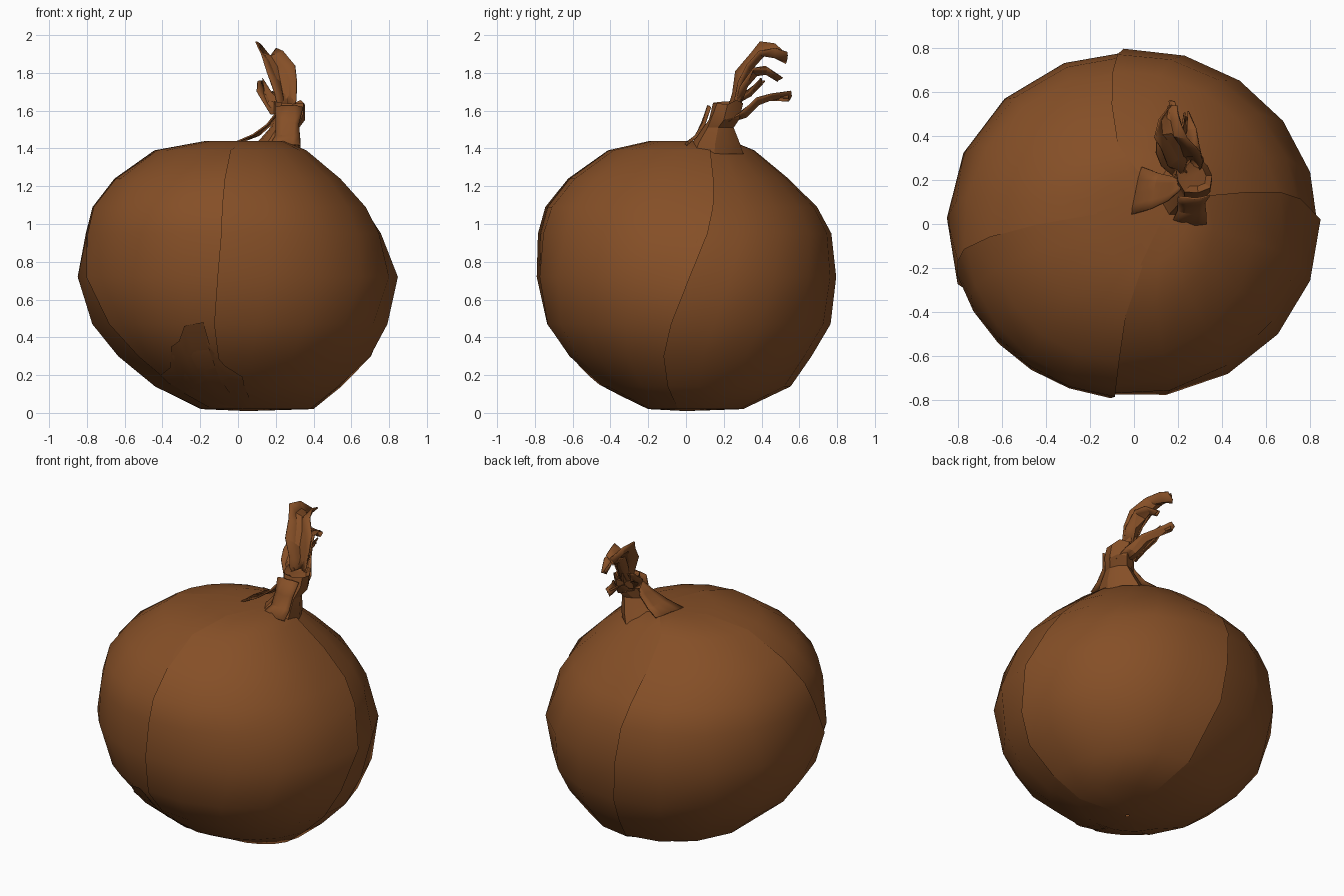
import bpy, math, random
from mathutils import Vector

random.seed(4)
cube = bpy.data.objects.get("Cube")
if cube:
    bpy.data.objects.remove(cube)

skin = bpy.data.materials.new("onion skin brown")
skin.use_nodes = True
colour = (0.235, 0.078, 0.02, 1)
skin.diffuse_color = colour
bsdf = skin.node_tree.nodes["Principled BSDF"]
bsdf.inputs["Base Color"].default_value = colour
bsdf.inputs["Roughness"].default_value = 0.8


def make(name, verts, faces, angle):
    mesh = bpy.data.meshes.new(name)
    mesh.from_pydata(verts, [], faces)
    mesh.materials.append(skin)
    obj = bpy.data.objects.new(name, mesh)
    bpy.context.collection.objects.link(obj)
    bpy.ops.object.select_all(action="DESELECT")
    obj.select_set(True)
    bpy.context.view_layer.objects.active = obj
    bpy.ops.object.shade_smooth_by_angle(angle=math.radians(angle))
    return obj


def grid_faces(columns, rows, start=0):
    return [(start + c * rows + r, start + (c + 1) * rows + r,
             start + (c + 1) * rows + r + 1, start + c * rows + r + 1)
            for c in range(columns - 1) for r in range(rows - 1)]


# Bulb outline: height, x from/to, y from/to
rings = [(0.01, 0.04, 0.06, -0.01, 0.01), (0.02, -0.2, 0.4, -0.2, 0.3),
         (0.14, -0.45, 0.55, -0.44, 0.55), (0.3, -0.64, 0.71, -0.62, 0.66),
         (0.47, -0.77, 0.79, -0.74, 0.76), (0.72, -0.845, 0.84, -0.79, 0.79),
         (0.95, -0.81, 0.76, -0.78, 0.765), (1.09, -0.77, 0.68, -0.74, 0.69),
         (1.24, -0.65, 0.54, -0.62, 0.54), (1.39, -0.44, 0.36, -0.41, 0.36),
         (1.44, -0.17, 0.24, -0.19, 0.24), (1.435, 0.17, 0.19, 0.13, 0.15)]


def bulb_point(degrees, ring, grow):
    z, x0, x1, y0, y1 = ring
    a = math.radians(degrees)
    return Vector(((x0 + x1) / 2 + (x1 - x0) / 2 * grow * math.cos(a),
                   (y0 + y1) / 2 + (y1 - y0) / 2 * grow * math.sin(a), z))


def ring_at(z):
    for low, high in zip(rings, rings[1:]):
        if low[0] <= z <= high[0]:
            f = (z - low[0]) / (high[0] - low[0])
            return [a + (b - a) * f for a, b in zip(low, high)]


# Bulb: four skin segments, each one overlapping the next at a twisted seam
seams = [(-108, -92), (-25, 22), (88, 92), (222, 172), (252, 268)]
verts, faces = [], []
steps = 5
for (b0, t0), (b1, t1) in zip(seams, seams[1:]):
    start = len(verts)
    for c in range(steps + 1):
        f = c / steps
        for ring in rings:
            h = ring[0] / rings[-2][0]
            a0, a1 = b0 + (t0 - b0) * h, b1 + (t1 - b1) * h + 3
            verts.append(bulb_point(a0 + (a1 - a0) * f, ring, 0.994 + 0.014 * f))
    faces += grid_faces(steps + 1, len(rings), start)
make("bulb", verts, faces, 60)

# Torn skin flap low on the front
verts = []
tops = [(-142, 0.2), (-130, 0.24), (-122, 0.35), (-117, 0.38),
        (-112, 0.46), (-104, 0.48), (-105, 0.36), (-100, 0.25), (-92, 0.19)]
for degrees, top in tops:
    for f in (0, 0.4, 0.75, 1):
        verts.append(bulb_point(degrees, ring_at(0.03 + (top - 0.03) * f), 1.008 + 0.012 * f))
make("torn_flap", verts, grid_faces(len(tops), 4), 40)

# Neck: flared base narrowing into a crumpled open collar
neck = [(1.37, 0.04, 0.34, 0.0, 0.3), (1.43, 0.1, 0.34, 0.03, 0.28),
        (1.51, 0.17, 0.33, 0.09, 0.25), (1.57, 0.19, 0.36, 0.12, 0.28),
        (1.64, 0.19, 0.36, 0.14, 0.3), (1.62, 0.23, 0.33, 0.17, 0.27)]
sides = 9
verts = []
for c in range(sides):
    crumple = random.uniform(0.88, 1.1)
    for i, ring in enumerate(neck):
        p = bulb_point(c * 360 / sides, ring, crumple)
        p.z += random.uniform(-0.025, 0.02) if i > 2 else 0
        verts.append(p)
n = len(neck)
faces = [tuple(k % len(verts) for k in f) for f in grid_faces(sides + 1, n)]
faces.append([c * n + n - 1 for c in range(sides)])
make("neck", verts, faces, 25)


def dry_leaf(name, path, widths, fold, across=(1, 0, 0), rag=0.012):
    """A creased, ragged strip along a path; fold lifts its middle."""
    across = Vector(across).normalized()
    points = [Vector(p) for p in path]
    verts = []
    for i, (p, w) in enumerate(zip(points, widths)):
        along = points[min(i + 1, len(points) - 1)] - points[max(i - 1, 0)]
        lift = along.cross(across).normalized() * -fold
        for s in (-1, -0.5, 0, 0.5, 1):
            jitter = Vector([random.uniform(-rag, rag) for _ in range(3)])
            verts.append(p + across * s * w + lift * (1 - s * s) + jitter)
    leaf = make(name, verts, grid_faces(len(path), 5), 20)
    mod = leaf.modifiers.new("thickness", "SOLIDIFY")
    mod.thickness = 0.008
    return leaf


# Tall hooked leaf and its drooping tip
dry_leaf("tall_leaf", [(0.25, 0.22, 1.58), (0.25, 0.25, 1.68), (0.235, 0.27, 1.78),
                       (0.21, 0.33, 1.87), (0.17, 0.4, 1.94), (0.16, 0.48, 1.93),
                       (0.17, 0.54, 1.9)],
         [0.05, 0.06, 0.075, 0.085, 0.07, 0.05, 0.015], -0.05, (1, 0, -0.25))
dry_leaf("hook_leaf", [(0.25, 0.25, 1.62), (0.25, 0.29, 1.74), (0.24, 0.35, 1.82),
                       (0.24, 0.43, 1.83), (0.24, 0.5, 1.78)],
         [0.04, 0.05, 0.05, 0.035, 0.01], -0.03)
# Low leaves bending backwards
dry_leaf("low_leaf", [(0.27, 0.22, 1.55), (0.25, 0.3, 1.6), (0.22, 0.37, 1.66),
                      (0.19, 0.45, 1.69), (0.17, 0.55, 1.69)],
         [0.06, 0.06, 0.045, 0.03, 0.008], -0.03)
dry_leaf("side_shard", [(0.22, 0.22, 1.58), (0.17, 0.26, 1.65), (0.14, 0.33, 1.7),
                        (0.12, 0.4, 1.76)], [0.04, 0.045, 0.03, 0.008], -0.02)
# Skin tongues joining the neck to the bulb
dry_leaf("neck_tongue", [(0.01, 0.15, 1.44), (0.09, 0.15, 1.475), (0.16, 0.16, 1.53),
                         (0.21, 0.18, 1.6)],
         [0.11, 0.085, 0.06, 0.03], 0.0, (0.2, 1, 0), 0.005)
dry_leaf("front_tongue", [(0.25, 0.0, 1.41), (0.26, 0.06, 1.46), (0.265, 0.1, 1.53),
                          (0.27, 0.13, 1.62)],
         [0.08, 0.065, 0.06, 0.07], 0.01, (1, 0, 0), 0.005)
